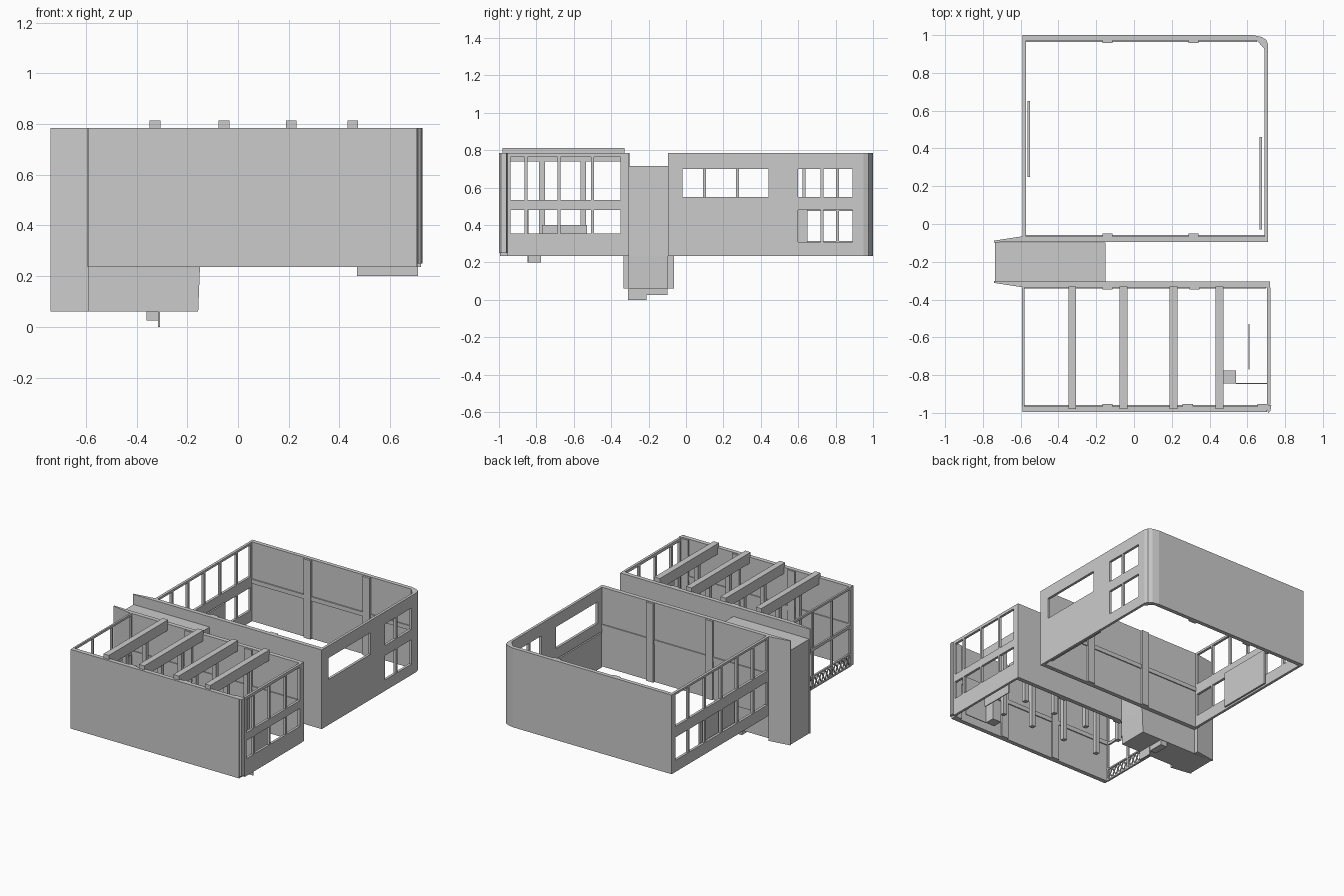
import bpy, bmesh, math
from mathutils import Matrix

if "Cube" in bpy.data.objects:
    bpy.data.objects.remove(bpy.data.objects["Cube"])

Z0, Z1 = 0.235, 0.785


def finish(bm, name):
    bmesh.ops.recalc_face_normals(bm, faces=bm.faces)
    me = bpy.data.meshes.new(name)
    bm.to_mesh(me)
    bm.free()
    ob = bpy.data.objects.new(name, me)
    bpy.context.scene.collection.objects.link(ob)
    return ob


def boxes(name, items):
    """One object from (x0, x1, y0, y1, z0, z1) blocks."""
    bm = bmesh.new()
    for x0, x1, y0, y1, z0, z1 in items:
        m = Matrix.Translation(((x0 + x1) / 2, (y0 + y1) / 2, (z0 + z1) / 2)) @ \
            Matrix.Diagonal((x1 - x0, y1 - y0, z1 - z0, 1))
        bmesh.ops.create_cube(bm, size=1, matrix=m)
    return finish(bm, name)


def prism(name, pts, z0, z1):
    """Plan outline extruded upward."""
    bm = bmesh.new()
    f = bm.faces.new([bm.verts.new((x, y, z0)) for x, y in pts])
    r = bmesh.ops.extrude_face_region(bm, geom=[f])
    for v in r["geom"]:
        if isinstance(v, bmesh.types.BMVert):
            v.co.z = z1
    return finish(bm, name)


def window_wall(name, x0, x1, y0, y1, posts, bands, w=0.016):
    """Wall along y made of horizontal bands and vertical posts."""
    items = [(x0, x1, y0, y1, a, b) for a, b in bands]
    gaps = [(bands[i][1], bands[i + 1][0]) for i in range(len(bands) - 1)]
    for p in posts:
        items += [(x0, x1, p - w / 2, p + w / 2, a, b) for a, b in gaps]
    return boxes(name, items)


# rear room: solid walls with a rounded corner
shell = prism("rear_room_walls", [
    (-0.59, -0.095), (0.71, -0.095), (0.71, 0.95), (0.70, 0.975), (0.675, 0.99), (0.63, 1.0),
    (-0.59, 1.0), (-0.59, 0.972), (0.65, 0.972), (0.692, 0.925), (0.692, -0.065), (-0.59, -0.065)], Z0, Z1)
cutter = boxes("window_cutter", [
    (0.6, 0.8, y0, y1, z0, z1) for y0, y1, z0, z1 in (
        (-0.02, 0.44, 0.55, 0.70),
        (0.60, 0.72, 0.55, 0.70), (0.735, 0.89, 0.55, 0.70),
        (0.60, 0.72, 0.31, 0.48), (0.735, 0.89, 0.31, 0.48))])
cutter.hide_render = True
cutter.hide_set(True)
mod = shell.modifiers.new("windows", 'BOOLEAN')
mod.object = cutter
mod.solver = 'EXACT'

# rear room: glazed left side
window_wall("rear_room_left_windows", -0.59, -0.572, -0.065, 0.972,
            [-0.057, 0.10, 0.275, 0.45, 0.63, 0.81, 0.964],
            [(Z0, 0.315), (0.475, 0.55), (0.77, Z1)])

# rear room: pilasters, ledges and hanging panels
boxes("rear_room_pilasters", [
    (x - 0.027, x + 0.027, y0, y1, Z0, Z1 - 0.003)
    for x in (-0.14, 0.315) for y0, y1 in ((-0.066, -0.05), (0.957, 0.973))])
boxes("rear_room_ledges", [(-0.572, 0.692, -0.066, -0.058, 0.50, 0.53),
                           (-0.572, 0.65, 0.964, 0.973, 0.50, 0.53)])
boxes("left_panel", [(-0.563, -0.551, 0.25, 0.65, 0.24, 0.49)])
boxes("right_panel", [(0.665, 0.677, -0.03, 0.46, 0.25, 0.49)])

# front room: long walls
boxes("front_room_front_wall", [(-0.59, 0.705, -0.995, -0.965, Z0, Z1)])
boxes("front_room_back_wall", [(-0.59, 0.72, -0.335, -0.305, Z0, Z1)])
boxes("front_room_pilasters",
      [(x - 0.027, x + 0.027, -0.966, -0.952, Z0, Z1 - 0.003) for x in (-0.14, 0.285, 0.68)] +
      [(x - 0.027, x + 0.027, -0.348, -0.334, Z0, Z1 - 0.003) for x in (-0.14, 0.32)])
boxes("front_room_ledges", [(-0.58, 0.70, -0.966, -0.958, 0.50, 0.53),
                            (-0.58, 0.70, -0.342, -0.334, 0.50, 0.53)])
prism("corner_column", [(0.71, -1.0), (0.722, -0.99), (0.727, -0.96), (0.70, -0.955), (0.70, -0.965)],
      0.25, Z1)

# front room: glazed sides
window_wall("front_room_right_windows", 0.705, 0.722, -0.955, -0.335,
            [-0.947, -0.855, -0.68, -0.50, -0.343],
            [(Z0, 0.355), (0.48, 0.535), (0.765, Z1)])
window_wall("front_room_left_windows", -0.593, -0.58, -0.965, -0.335,
            [-0.957, -0.76, -0.55, -0.343],
            [(Z0, 0.245), (0.315, 0.325), (0.50, 0.52), (0.77, Z1)], 0.012)

# lattice railing along the left side
bm = bmesh.new()
n = 16
step = 0.61 / n
for i in range(n):
    for s in (-1, 1):
        m = Matrix.Translation((-0.586, -0.955 + step * (i + 0.5), 0.28)) @ \
            Matrix.Rotation(s * math.atan2(step, 0.07), 4, 'X') @ \
            Matrix.Diagonal((0.006, 0.006, 0.078, 1))
        bmesh.ops.create_cube(bm, size=1, matrix=m)
finish(bm, "lattice_railing")

# roof beams with posts beneath
beams = (-0.327, -0.055, 0.21, 0.453)
boxes("roof_beams", [(x - 0.021, x + 0.021, -0.98, -0.33, 0.74, 0.813) for x in beams])
boxes("beam_posts", [(x - 0.015, x + 0.015, y - 0.015, y + 0.015, 0.26, 0.74)
                     for x in beams for y in (-0.77, -0.55)])

# front room: low platform, screen and hanging panel
boxes("platform", [(0.47, 0.54, -0.845, -0.775, 0.20, 0.355)])
boxes("screen", [(0.54, 0.71, -0.848, -0.842, 0.20, 0.48)])
boxes("hanging_panel", [(0.606, 0.612, -0.77, -0.53, 0.26, 0.40)])

# stair block between the rooms, slightly tapered on its inner end
bm = bmesh.new()
prof = [(-0.735, 0.06), (-0.157, 0.06), (-0.15, 0.235), (-0.15, 0.715), (-0.735, 0.715)]
f = bm.faces.new([bm.verts.new((x, -0.307, z)) for x, z in prof])
r = bmesh.ops.extrude_face_region(bm, geom=[f])
for v in r["geom"]:
    if isinstance(v, bmesh.types.BMVert):
        v.co.y = -0.097
finish(bm, "stair_block")
boxes("stair_feet", [(-0.36, -0.31, -0.21, -0.10, 0.025, 0.06),
                     (-0.315, -0.307, -0.31, -0.21, 0.0, 0.06)])

# flared wing walls at the entrance
prism("front_wing_wall", [(-0.74, -0.312), (-0.59, -0.335), (-0.59, -0.305), (-0.74, -0.303)], 0.06, Z1)
prism("rear_wing_wall", [(-0.74, -0.088), (-0.59, -0.065), (-0.59, -0.095), (-0.74, -0.097)], 0.06, Z1)
